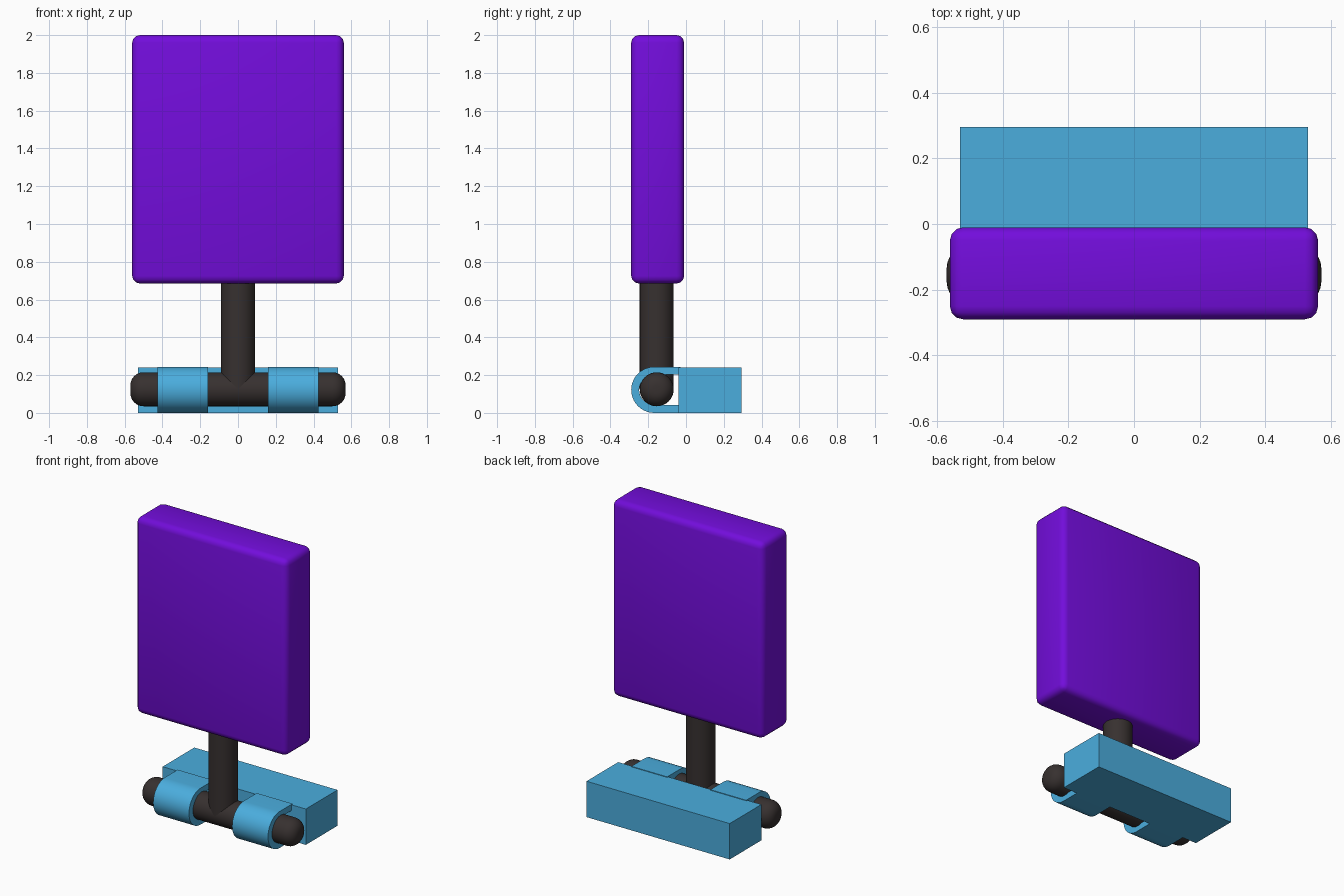
import bpy, bmesh, math
from mathutils import Matrix

if "Cube" in bpy.data.objects:
    bpy.data.objects.remove(bpy.data.objects["Cube"])


def material(name, col):
    m = bpy.data.materials.new(name)
    m.diffuse_color = (*col, 1)
    m.use_nodes = True
    m.node_tree.nodes["Principled BSDF"].inputs["Base Color"].default_value = m.diffuse_color
    return m


purple = material("purple", (0.17, 0.004, 0.71))
blue = material("sky blue", (0.07, 0.42, 0.73))
dark = material("dark brown grey", (0.038, 0.030, 0.029))


def finish(name, bm, mat, smooth=None):
    bmesh.ops.recalc_face_normals(bm, faces=bm.faces)
    me = bpy.data.meshes.new(name)
    bm.to_mesh(me)
    bm.free()
    me.materials.append(mat)
    ob = bpy.data.objects.new(name, me)
    bpy.context.collection.objects.link(ob)
    if smooth:
        bpy.ops.object.select_all(action='DESELECT')
        ob.select_set(True)
        bpy.context.view_layer.objects.active = ob
        bpy.ops.object.shade_smooth_by_angle(angle=math.radians(smooth))
    return ob


def box(name, lo, hi, mat, bevel=0):
    bm = bmesh.new()
    bmesh.ops.create_cube(bm, size=1)
    for v in bm.verts:
        v.co = [(a + b) / 2 + c * (b - a) for a, b, c in zip(lo, hi, v.co)]
    if bevel:
        bmesh.ops.bevel(bm, geom=bm.edges[:], offset=bevel, segments=3,
                        profile=0.5, affect='EDGES')
    return finish(name, bm, mat, 50 if bevel else None)


def rod(name, profile, matrix, mat, n=40):
    # lathe of (radius, height) points around local z, with capped ends
    bm = bmesh.new()
    rings = [[bm.verts.new((r * math.cos(2 * math.pi * i / n),
                            r * math.sin(2 * math.pi * i / n), h))
              for i in range(n)] for r, h in profile]
    for a, b in zip(rings, rings[1:]):
        for i in range(n):
            j = (i + 1) % n
            bm.faces.new((a[i], a[j], b[j], b[i]))
    bm.faces.new(rings[0])
    bm.faces.new(rings[-1])
    bm.transform(matrix)
    return finish(name, bm, mat, 40)


# pedal plate
box("panel", (-0.56, -0.29, 0.685), (0.56, -0.01, 2.0), purple, 0.04)

# rounded axle and upright stem
R, F, L = 0.09, 0.07, 0.57
end = [(R - F + F * math.cos(math.radians(a)), L - F + F * math.sin(math.radians(a)))
       for a in range(0, 91, 15)]
profile = [(r, -h) for r, h in reversed(end)] + end
rod("axle", profile, Matrix.Translation((0, -0.155, 0.125)) @ Matrix.Rotation(math.pi / 2, 4, 'Y'), dark)
rod("stem", [(R, 0.125), (R, 0.75)], Matrix.Translation((0, -0.155, 0)), dark)

# base block
box("base_block", (-0.53, -0.04, 0.0), (0.53, 0.295, 0.24), blue)


# U-shaped clips wrapping the axle
def clip(name, x0, x1):
    cy, cz, ro, ri, n = -0.168, 0.122, 0.122, 0.08, 20
    arc = [math.radians(90 + 180 * i / n) for i in range(n + 1)]

    def path(r):
        p = [(cy + r * math.cos(a), cz + r * math.sin(a)) for a in arc]
        return [(-0.03, cz + r)] + p + [(-0.03, cz - r)]
    bm = bmesh.new()
    rows = [[bm.verts.new((x, y, z)) for y, z in path(r)]
            for x, r in ((x0, ro), (x1, ro), (x1, ri), (x0, ri))]
    for k in range(4):
        a, b = rows[k], rows[(k + 1) % 4]
        for i in range(len(a) - 1):
            bm.faces.new((a[i], a[i + 1], b[i + 1], b[i]))
    for e in (0, -1):
        bm.faces.new([r[e] for r in rows])
    finish(name, bm, blue, 40)


clip("right_clip", 0.16, 0.425)
clip("left_clip", -0.425, -0.16)
